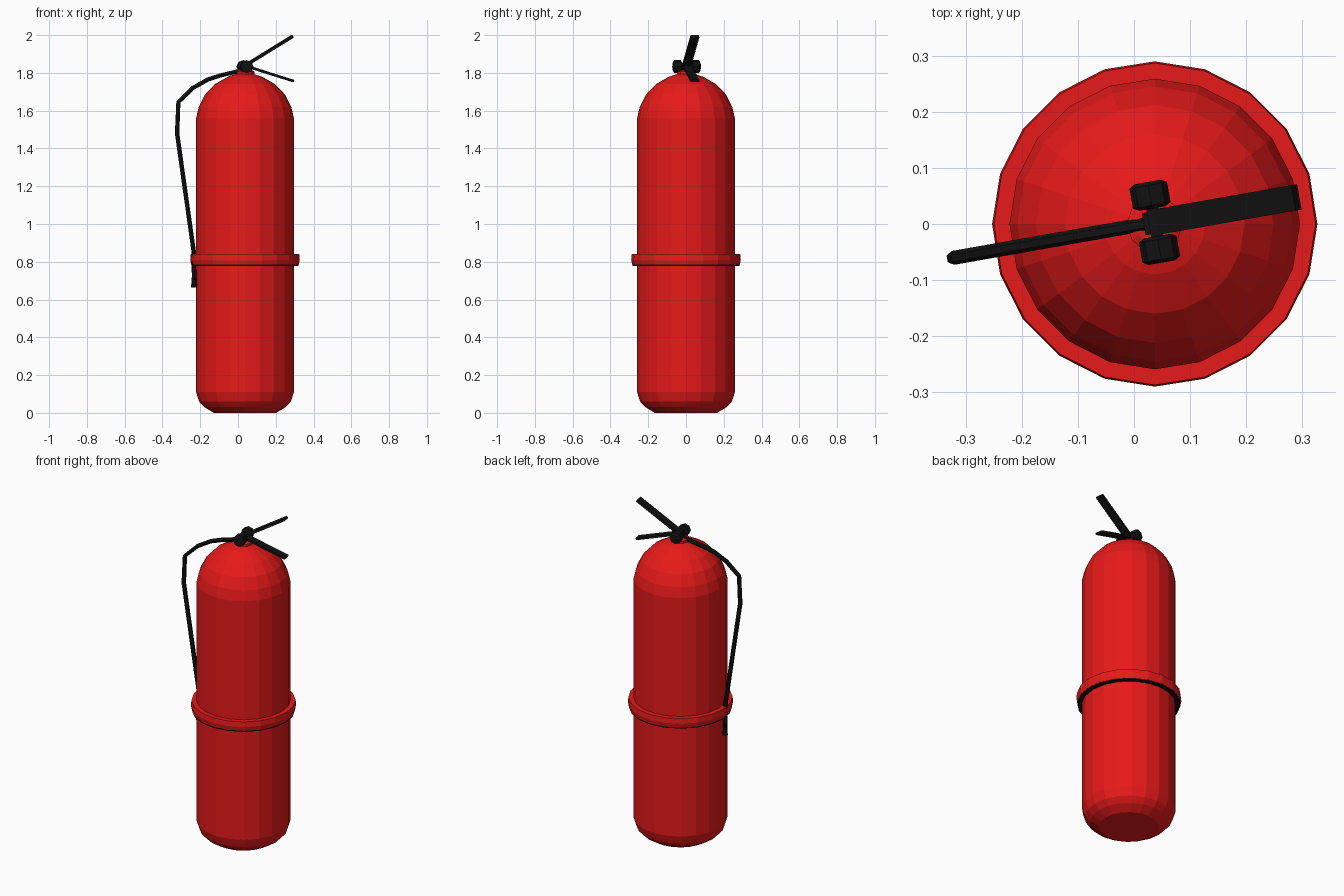
import bpy, bmesh, math
from mathutils import Vector, Matrix

if "Cube" in bpy.data.objects:
    bpy.data.objects.remove(bpy.data.objects["Cube"])

CX = 0.037                      # cylinder axis
YAW = math.radians(10)          # valve, levers and hose are turned slightly
FRAME = Matrix.Translation((CX, 0.003, 0)) @ Matrix.Rotation(YAW, 4, 'Z')


def material(name, color):
    m = bpy.data.materials.new(name)
    m.diffuse_color = color
    m.use_nodes = True
    m.node_tree.nodes["Principled BSDF"].inputs["Base Color"].default_value = m.diffuse_color
    return m


RED = material("red_paint", (0.8, 0.01, 0.01, 1))
BLACK = material("black_plastic", (0.006, 0.006, 0.006, 1))


def finish(name, bm, mat, matrix=None):
    bmesh.ops.recalc_face_normals(bm, faces=bm.faces)
    me = bpy.data.meshes.new(name)
    bm.to_mesh(me)
    bm.free()
    me.materials.append(mat)
    ob = bpy.data.objects.new(name, me)
    if matrix:
        ob.matrix_world = matrix
    bpy.context.collection.objects.link(ob)
    return ob


def lathe(name, profile, sides, mat, closed=False, matrix=None):
    """Revolve (radius, z) points; caps the ends or closes the section."""
    bm = bmesh.new()
    rings = []
    for r, z in profile:
        rings.append([bm.verts.new((r * math.cos(2 * math.pi * i / sides),
                                    r * math.sin(2 * math.pi * i / sides), z))
                      for i in range(sides)])
    pairs = list(zip(rings, rings[1:]))
    if closed:
        pairs.append((rings[-1], rings[0]))
    for a, b in pairs:
        for i in range(sides):
            j = (i + 1) % sides
            bm.faces.new((a[i], a[j], b[j], b[i]))
    if not closed:
        bm.faces.new(rings[0])
        bm.faces.new(rings[-1])
    return finish(name, bm, mat, matrix or Matrix.Translation((CX, 0, 0)))


def box(name, center, size, mat, tilt=0.0):
    bm = bmesh.new()
    bmesh.ops.create_cube(bm, size=1)
    bmesh.ops.scale(bm, vec=size, verts=bm.verts)
    m = FRAME @ Matrix.Translation(center) @ Matrix.Rotation(tilt, 4, 'Y')
    return finish(name, bm, mat, m)


def bar(name, start, end, width, thick, mat):
    """Flat bar between two (u, z) points in the valve frame."""
    a, b = Vector(start), Vector(end)
    d, mid = b - a, (a + b) / 2
    return box(name, (mid.x, 0, mid.y), (d.length, width, thick), mat,
               -math.atan2(d.y, d.x))


# Cylinder with domed shoulder and rounded foot
lathe("cylinder_body", [(0.165, 0.0), (0.215, 0.03), (0.243, 0.06), (0.259, 0.11),
                        (0.259, 1.56), (0.245, 1.62), (0.212, 1.685), (0.16, 1.74),
                        (0.09, 1.78), (0.045, 1.795)], 20, RED)

# Neck collar
lathe("neck_collar", [(0.035, 1.77), (0.05, 1.79), (0.05, 1.808), (0.035, 1.815)], 10, RED)

# Strap ring round the cylinder, with a dark underside
lathe("strap_ring", [(0.257, 0.785), (0.285, 0.785), (0.29, 0.81),
                     (0.287, 0.84), (0.257, 0.84)], 20, RED, closed=True)
lathe("strap_underside", [(0.257, 0.778), (0.284, 0.778),
                          (0.284, 0.786), (0.257, 0.786)], 20, BLACK, closed=True)

# Valve: stem, cross axle and two side lugs
box("valve_stem", (0.0, 0, 1.82), (0.04, 0.04, 0.03), BLACK)
box("valve_axle", (0.0, 0, 1.838), (0.022, 0.12, 0.022), BLACK)
for side, label in ((1, "back"), (-1, "front")):
    lug = lathe("valve_lug_" + label, [(0.024, -0.024), (0.034, -0.018),
                                       (0.034, 0.018), (0.024, 0.024)], 8, BLACK,
                matrix=FRAME @ Matrix.Translation((0.0, side * 0.049, 1.833))
                @ Matrix.Rotation(math.pi / 2, 4, 'X'))

# Carrying handle and squeeze lever
bar("squeeze_lever", (0.0, 1.838), (0.255, 1.993), 0.046, 0.015, BLACK)
bar("carry_handle", (0.0, 1.838), (0.26, 1.757), 0.046, 0.012, BLACK)

# Hose swept along a bent path
path = [(0.0, 1.818), (-0.06, 1.803), (-0.13, 1.787), (-0.2, 1.765), (-0.28, 1.72),
        (-0.358, 1.645), (-0.365, 1.48), (-0.275, 0.85), (-0.274, 0.70)]
cu = bpy.data.curves.new("hose", 'CURVE')
cu.dimensions = '3D'
cu.bevel_depth = 0.0125
cu.bevel_resolution = 1
cu.use_fill_caps = True
sp = cu.splines.new('POLY')
sp.points.add(len(path) - 1)
for p, (u, z) in zip(sp.points, path):
    p.co = (u, 0, z, 1)
sp.use_smooth = False
hose = bpy.data.objects.new("hose", cu)
hose.matrix_world = FRAME
cu.materials.append(BLACK)
bpy.context.collection.objects.link(hose)

# Nozzle flaring at the hose end
lathe("nozzle", [(0.016, 0.665), (0.012, 0.72), (0.012, 0.76)], 6, BLACK,
      matrix=FRAME @ Matrix.Translation((-0.274, 0, 0)))
